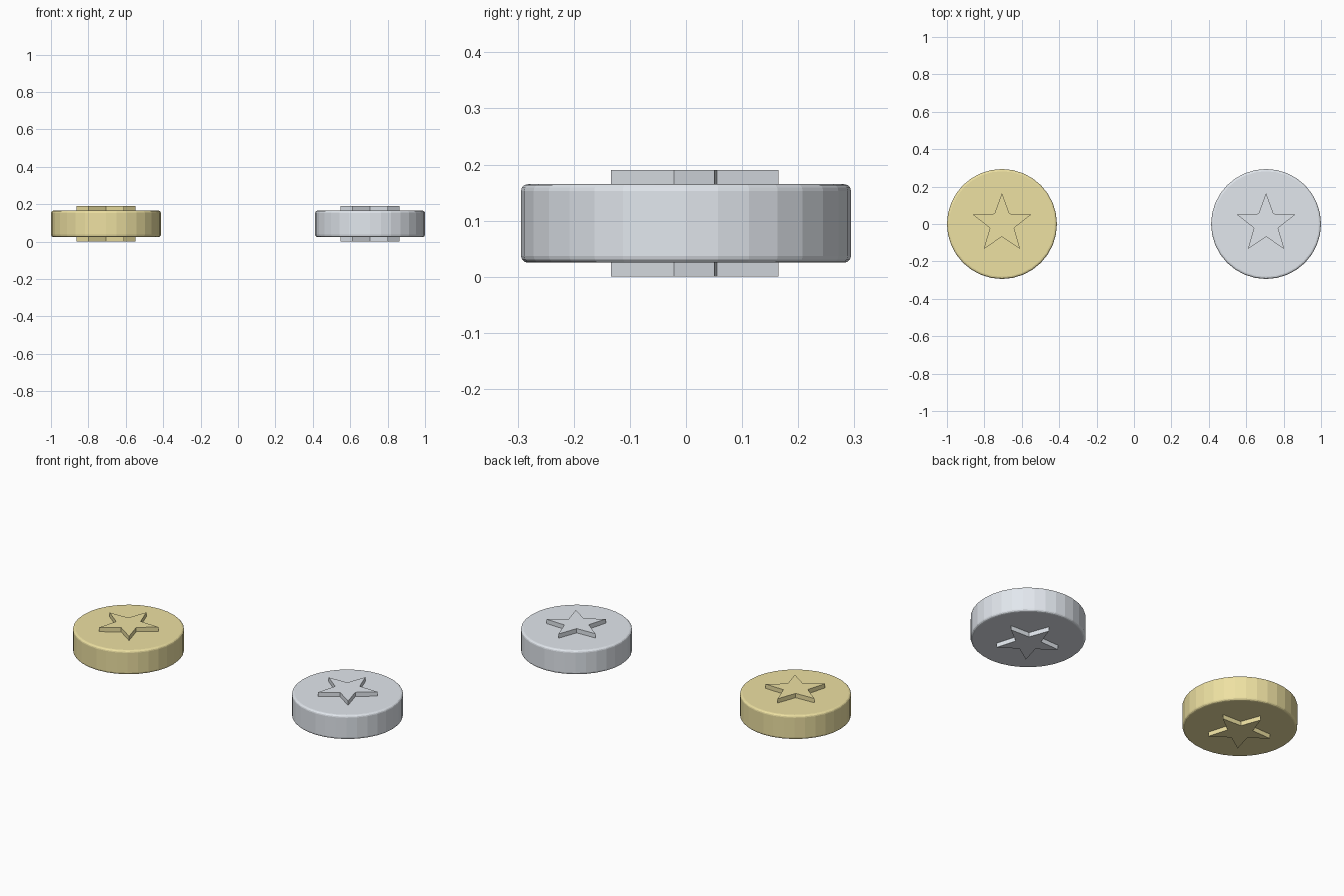
import bpy, bmesh
from math import sin, cos, pi

if "Cube" in bpy.data.objects:
    bpy.data.objects.remove(bpy.data.objects["Cube"])

RADIUS, Z_LOW, Z_HIGH, BEVEL = 0.294, 0.025, 0.165, 0.012
STAR_OUT, STAR_IN, STAR_TOP = 0.165, 0.068, 0.19


def make_material(name, color):
    mat = bpy.data.materials.new(name)
    mat.diffuse_color = color
    mat.use_nodes = True
    mat.node_tree.nodes["Principled BSDF"].inputs["Base Color"].default_value = mat.diffuse_color
    return mat


def prism(name, outline, z0, z1, x, mat):
    """Extrude a flat outline from z0 to z1."""
    bm = bmesh.new()
    face = bm.faces.new([bm.verts.new((px, py, z0)) for px, py in outline])
    ext = bmesh.ops.extrude_face_region(bm, geom=[face], use_keep_orig=True)
    verts = [g for g in ext["geom"] if isinstance(g, bmesh.types.BMVert)]
    bmesh.ops.translate(bm, verts=verts, vec=(0, 0, z1 - z0))
    bmesh.ops.recalc_face_normals(bm, faces=bm.faces)
    mesh = bpy.data.meshes.new(name)
    bm.to_mesh(mesh)
    bm.free()
    mesh.materials.append(mat)
    obj = bpy.data.objects.new(name, mesh)
    obj.location.x = x
    bpy.context.collection.objects.link(obj)
    return obj


def ring(count, radii):
    """Points around a circle, cycling through the radii, first one at +y."""
    return [(-radii[i % len(radii)] * sin(2 * pi * i / count),
             radii[i % len(radii)] * cos(2 * pi * i / count)) for i in range(count)]


def coin(label, x, mat):
    # Round disc with softened rims
    disc = prism(label + "_coin_disc", ring(32, [RADIUS]), Z_LOW, Z_HIGH, x, mat)
    bevel = disc.modifiers.new("rim", "BEVEL")
    bevel.width = BEVEL
    bevel.segments = 3
    bevel.limit_method = "ANGLE"
    # Raised star standing out of both faces
    prism(label + "_coin_star", ring(10, [STAR_OUT, STAR_IN]), 0, STAR_TOP, x, mat)


coin("gold", -0.706, make_material("gold", (0.85, 0.75, 0.36, 1)))
coin("silver", 0.706, make_material("silver", (0.76, 0.80, 0.85, 1)))
